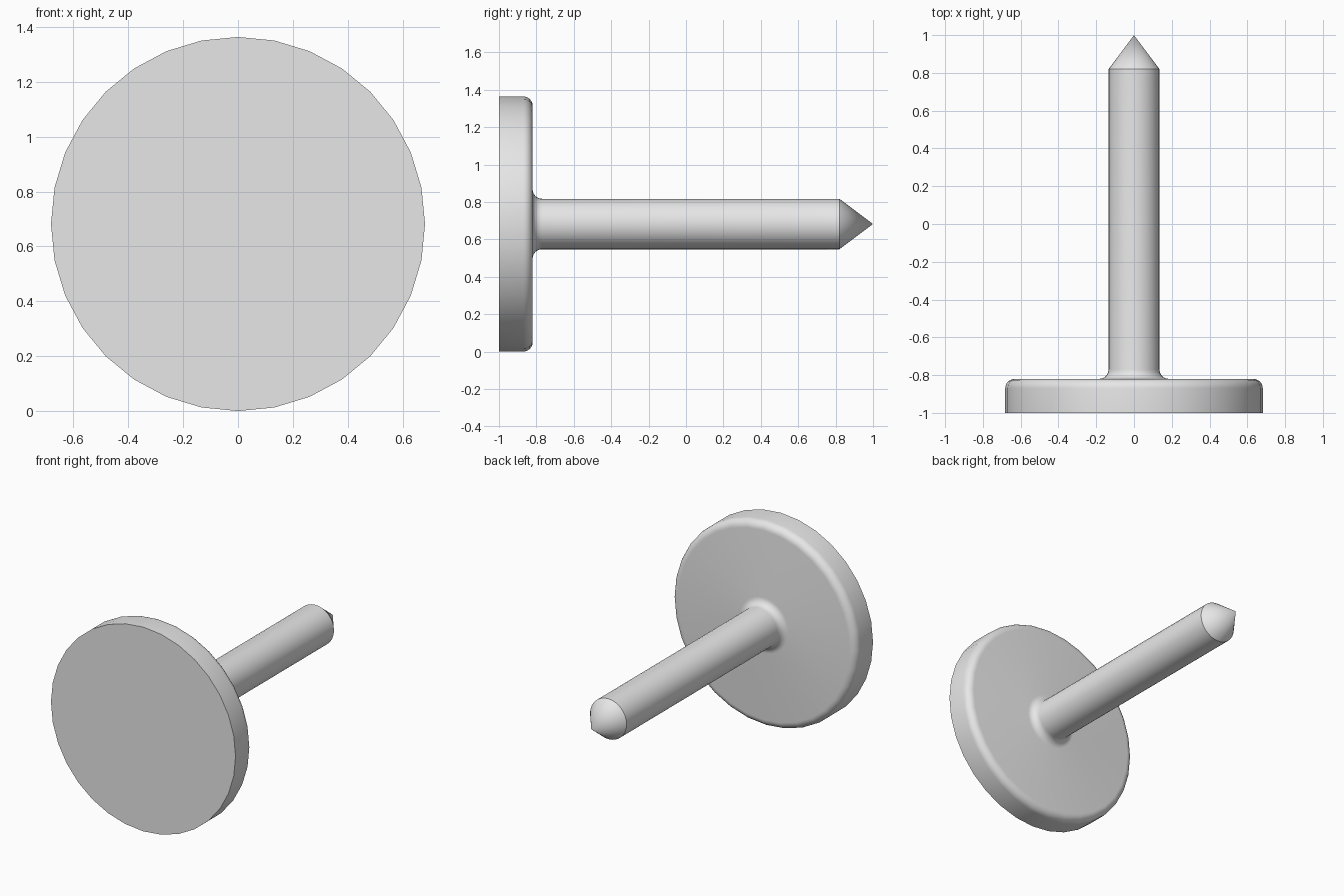
import bpy, bmesh
from math import pi, sin, cos, radians
from mathutils import Vector, Matrix

cube = bpy.data.objects.get("Cube")
if cube:
    bpy.data.objects.remove(cube, do_unlink=True)

SIDES = 32
HEAD_R, SHAFT_R, ROUND = 0.682, 0.135, 0.05
FRONT, BACK, CONE, TIP = -1.0, -0.82, 0.82, 1.0


def arc(r, y, start, end, steps=6):
    """Points (radius, y) of a small rounding about the centre (r, y)."""
    angles = [radians(start + (end - start) * i / steps) for i in range(steps + 1)]
    return [(r + ROUND * cos(a), y + ROUND * sin(a)) for a in angles]


# Half outline: flat head, rounded rear rim, fillet, shaft, pointed tip
profile = [(0, FRONT), (HEAD_R, FRONT)]
profile += arc(HEAD_R - ROUND, BACK - ROUND, 0, 90)
profile += arc(SHAFT_R + ROUND, BACK + ROUND, 270, 180)
profile += [(SHAFT_R, CONE), (0, TIP)]

# Turn the outline about the y axis
bm = bmesh.new()
verts = [bm.verts.new((r, y, 0)) for r, y in profile]
edges = [bm.edges.new(pair) for pair in zip(verts, verts[1:])]
bmesh.ops.spin(bm, geom=verts + edges, cent=(0, 0, 0), axis=(0, 1, 0),
               angle=2 * pi, steps=SIDES)
bmesh.ops.remove_doubles(bm, verts=bm.verts, dist=0.0005)

# Join the front fan into one flat disc
front = [f for f in bm.faces if all(v.co.y < FRONT + 0.001 for v in f.verts)]
bmesh.ops.dissolve_faces(bm, faces=front, use_verts=True)
bmesh.ops.recalc_face_normals(bm, faces=bm.faces)
bmesh.ops.translate(bm, verts=bm.verts, vec=(0, 0, HEAD_R))

mesh = bpy.data.meshes.new("pin")
bm.to_mesh(mesh)
bm.free()
pin = bpy.data.objects.new("flat_headed_pin", mesh)
bpy.context.collection.objects.link(pin)

# Plain grey
grey = bpy.data.materials.new("light_grey")
grey.use_nodes = True
colour = (0.8, 0.8, 0.8, 1)
grey.diffuse_color = colour
grey.node_tree.nodes["Principled BSDF"].inputs["Base Color"].default_value = colour
mesh.materials.append(grey)

# Smooth turned surfaces, crisp front rim and cone base
bpy.ops.object.select_all(action='DESELECT')
pin.select_set(True)
bpy.context.view_layer.objects.active = pin
bpy.ops.object.shade_smooth_by_angle(angle=radians(30))
